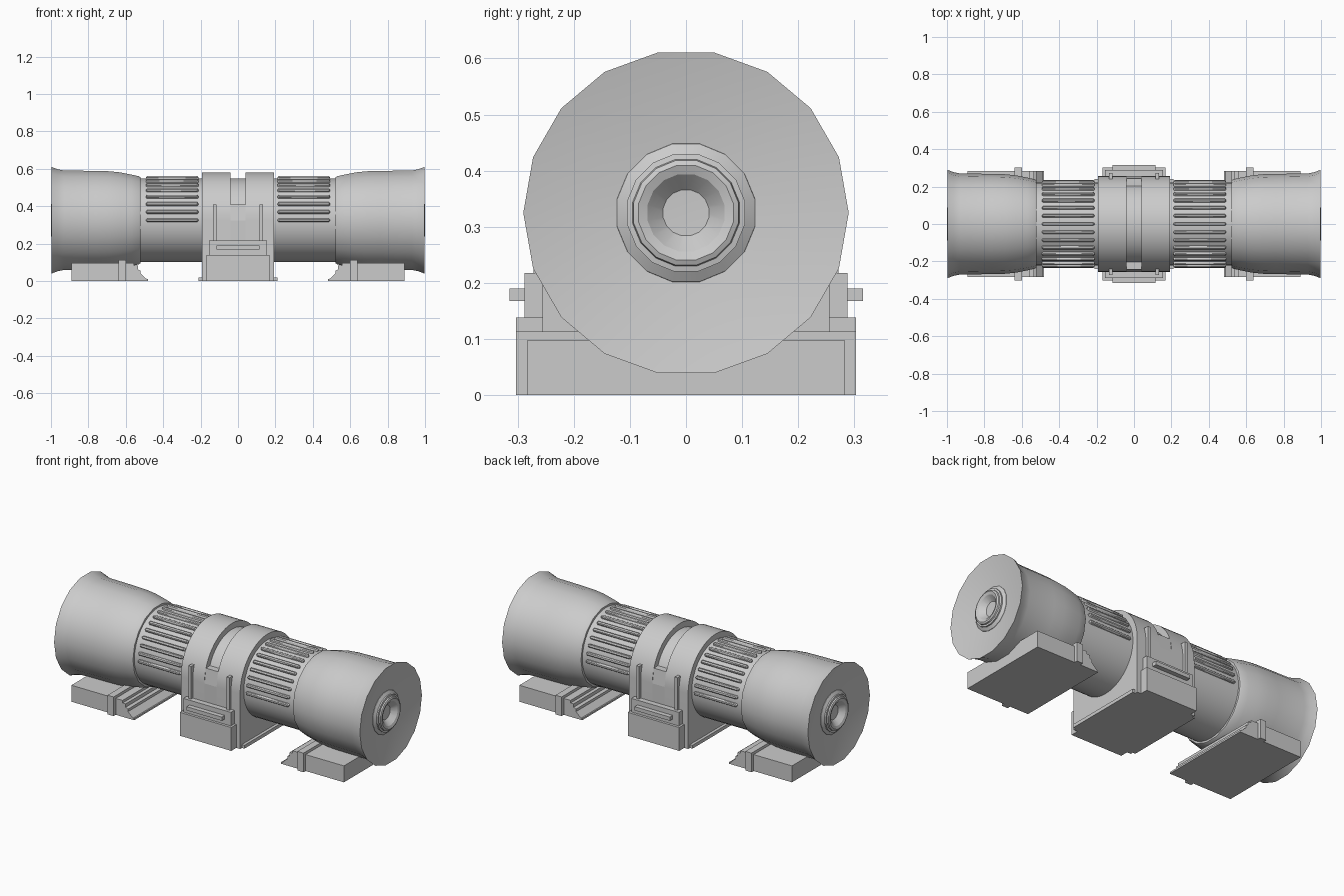
import bpy, bmesh
from math import sin, cos, pi, radians

if "Cube" in bpy.data.objects:
    bpy.data.objects.remove(bpy.data.objects["Cube"])

AXIS = 0.325  # height of the barrel axis


def finish(bm, name, smooth=None):
    bmesh.ops.recalc_face_normals(bm, faces=bm.faces)
    me = bpy.data.meshes.new(name)
    bm.to_mesh(me)
    bm.free()
    ob = bpy.data.objects.new(name, me)
    bpy.context.collection.objects.link(ob)
    if smooth:
        bpy.ops.object.select_all(action='DESELECT')
        ob.select_set(True)
        bpy.context.view_layer.objects.active = ob
        bpy.ops.object.shade_smooth_by_angle(angle=radians(smooth))
    return ob


def lathe(name, profile, n, s=1, offset=0.0, smooth=30):
    """Revolve (x, radius) points about the barrel axis and cap both ends."""
    bm = bmesh.new()
    rings = []
    for x, r in profile:
        rings.append([bm.verts.new((s * x, r * cos(2 * pi * (i + offset) / n),
                                    AXIS + r * sin(2 * pi * (i + offset) / n))) for i in range(n)])
    for a, b in zip(rings, rings[1:]):
        for i in range(n):
            j = (i + 1) % n
            bm.faces.new((a[i], a[j], b[j], b[i]))
    bm.faces.new(rings[0])
    bm.faces.new(rings[-1])
    return finish(bm, name, smooth)


def prism(name, pts, axis, a, b, smooth=None):
    """Extrude a 2D outline: (y, z) points along x, or (x, z) points along y."""
    bm = bmesh.new()
    place = (lambda p, t: (t, p[0], p[1])) if axis == 'x' else (lambda p, t: (p[0], t, p[1]))
    A = [bm.verts.new(place(p, a)) for p in pts]
    B = [bm.verts.new(place(p, b)) for p in pts]
    bm.faces.new(A)
    bm.faces.new(B)
    for i in range(len(pts)):
        j = (i + 1) % len(pts)
        bm.faces.new((A[i], A[j], B[j], B[i]))
    return finish(bm, name, smooth)


def box(name, x0, x1, y0, y1, z0, z1):
    return prism(name, [(x0, z0), (x1, z0), (x1, z1), (x0, z1)], 'y', y0, y1)


# Central barrel
lathe("barrel", [(-0.54, 0.222), (0.54, 0.222)], 36)

for s, side in ((-1, "left"), (1, "right")):
    # Flared end bell with dished end face
    lathe(side + "_bell", [(0.52, 0.215), (0.522, 0.234), (0.53, 0.239), (0.57, 0.248), (0.63, 0.26),
                           (0.69, 0.266), (0.76, 0.268), (0.93, 0.27), (0.965, 0.277), (0.998, 0.29),
                           (0.965, 0.125)], 18, s)
    # Stepped hub with conical bore
    lathe(side + "_hub", [(0.955, 0.128), (0.967, 0.125), (0.978, 0.107), (0.986, 0.107), (0.988, 0.097),
                          (0.996, 0.095), (1.0, 0.086), (0.994, 0.07), (0.95, 0.027)], 16, s, 0.5, 20)
    # Rounded cooling ribs over the upper half
    bm = bmesh.new()
    for k in range(17):
        t = pi * k / 16
        rings = []
        for x, w, h in ((0.212, 0.004, 0.228), (0.218, 0.009, 0.234), (0.486, 0.009, 0.234),
                        (0.492, 0.004, 0.228)):
            ring = []
            for u, r in ((-w, 0.215), (-w, h - 0.003), (-w * 0.5, h + 0.002),
                         (w * 0.5, h + 0.002), (w, h - 0.003), (w, 0.215)):
                ring.append(bm.verts.new((s * x, r * cos(t) - u * sin(t),
                                          AXIS + r * sin(t) + u * cos(t))))
            rings.append(ring)
        for a, b in zip(rings, rings[1:]):
            for i in range(6):
                j = (i + 1) % 6
                bm.faces.new((a[i], a[j], b[j], b[i]))
        bm.faces.new(rings[0])
        bm.faces.new(rings[-1])
    finish(bm, side + "_ribs", 40)
    # Stepped foot
    foot = [(0.89, 0), (0.89, 0.097), (0.555, 0.097), (0.555, 0.082), (0.535, 0.082), (0.535, 0.062),
            (0.52, 0.055), (0.52, 0.04), (0.488, 0.01), (0.48, 0.01), (0.48, 0)]
    prism(side + "_foot", [(s * x, z) for x, z in foot], 'y', -0.283, 0.283)
    x0, x1 = sorted((s * 0.6, s * 0.64))
    box(side + "_foot_band", x0, x1, -0.303, 0.303, 0, 0.113)

# Saddle clamp: two full arches either side of a slot
R = 0.256
arch = [(R, 0)] + [(R * cos(pi * i / 28), AXIS + R * sin(pi * i / 28)) for i in range(29)] + [(-R, 0)]
prism("clamp_arch_left", arch, 'x', -0.193, -0.04, 30)
prism("clamp_arch_right", arch, 'x', 0.04, 0.193, 30)
low = [(R, 0), (R, AXIS), (0.243, 0.41), (-0.243, 0.41), (-R, AXIS), (-R, 0)]
prism("clamp_web", low, 'x', -0.04, 0.04)
box("clamp_base_rail", -0.21, 0.21, -0.24, 0.24, 0, 0.02)

# Stepped side blocks, handle bars and uprights on front and back
for s, side in ((-1, "front"), (1, "back")):
    for part, hx, ya, yb, za, zb in (("block", 0.168, 0.25, 0.303, 0, 0.138),
                                     ("plate", 0.155, 0.25, 0.288, 0.138, 0.218),
                                     ("bar", 0.115, 0.28, 0.315, 0.168, 0.19)):
        y0, y1 = sorted((s * ya, s * yb))
        box(f"{side}_{part}", -hx, hx, y0, y1, za, zb)
    y0, y1 = sorted((s * 0.24, s * 0.272))
    for xc in (-0.125, 0.125):
        box(side + "_upright", xc - 0.009, xc + 0.009, y0, y1, 0.21, 0.41)
